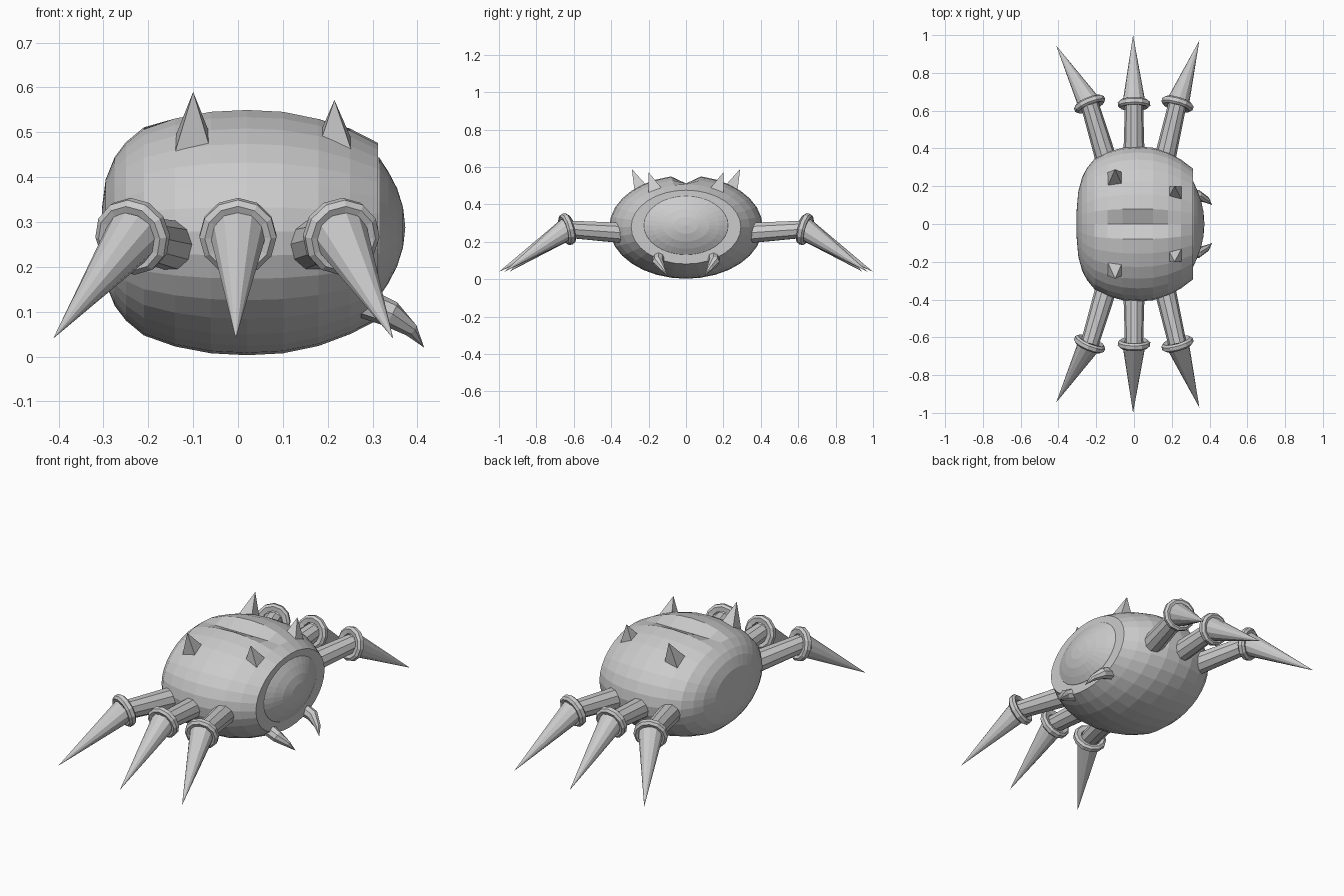
import bpy, bmesh, math
from mathutils import Vector

cube = bpy.data.objects.get("Cube")
if cube:
    bpy.data.objects.remove(cube)

grey = bpy.data.materials.new("stone_grey")
grey.use_nodes = True
grey.diffuse_color = (0.6, 0.6, 0.6, 1)
grey.node_tree.nodes["Principled BSDF"].inputs["Base Color"].default_value = (0.6, 0.6, 0.6, 1)


def loft(name, rings, closed=False):
    """Skin a list of point rings, capping the ends unless closed on itself."""
    bm = bmesh.new()
    loops = [[bm.verts.new(p) for p in ring] for ring in rings]
    pairs = list(zip(loops, loops[1:]))
    if closed:
        pairs.append((loops[-1], loops[0]))
    else:
        bm.faces.new(loops[0])
        bm.faces.new(loops[-1])
    for a, b in pairs:
        for i in range(len(a)):
            j = (i + 1) % len(a)
            bm.faces.new((a[i], a[j], b[j], b[i]))
    bmesh.ops.remove_doubles(bm, verts=bm.verts, dist=1e-5)
    bmesh.ops.recalc_face_normals(bm, faces=bm.faces)
    mesh = bpy.data.meshes.new(name)
    bm.to_mesh(mesh)
    bm.free()
    mesh.materials.append(grey)
    obj = bpy.data.objects.new(name, mesh)
    bpy.context.collection.objects.link(obj)
    return obj


def circle(centre, axis, radius, sides, turn=0.0):
    axis = Vector(axis).normalized()
    u = axis.cross(Vector((0, 0, 1)))
    u = u.normalized() if u.length > 0.01 else Vector((1, 0, 0))
    v = axis.cross(u)
    angles = [math.tau * i / sides + turn for i in range(sides)]
    return [Vector(centre) + radius * (u * math.cos(a) + v * math.sin(a)) for a in angles]


def tube(name, points, radii, sides, turn=0.0):
    pts = [Vector(p) for p in points]
    rings = []
    for i, p in enumerate(pts):
        axis = pts[min(i + 1, len(pts) - 1)] - pts[max(i - 1, 0)]
        rings.append(circle(p, axis, radii[i], sides, turn))
    return loft(name, rings)


def oval(x, width, height, z, sides=32):
    return [Vector((x, width * math.cos(math.tau * i / sides),
                    z + height * math.sin(math.tau * i / sides))) for i in range(sides)]


# Rounded shell, cut flat at the face end, with a shallow groove along the top
shell = [(-.305, 0), (-.303, .2), (-.295, .42), (-.275, .6), (-.25, .72), (-.21, .84),
         (-.14, .93), (-.06, .985), (.02, 1), (.1, .985), (.18, .925), (.25, .83), (.312, .715)]
rings = [oval(x, .41 * r, .276 * r, .279) for x, r in shell]
for ring in rings:
    ring[8].z = min(ring[8].z, .512)
loft("body_shell", rings)

# Domed face set in the flat end
dome = [(.305, 1), (.315, .97), (.335, .78), (.355, .54), (.368, .28), (.373, 0)]
loft("face_dome", [oval(x, .23 * r, .16 * r, .288) for x, r in dome])

# Three legs a side: root x, knee x, tip x, tip reach
legs = {"rear": (-.15, -.235, -.412, .945),
        "middle": (0, 0, -.005, 1),
        "fore": (.17, .23, .346, .972)}
for side, s in (("left", 1), ("right", -1)):
    for place, (root_x, knee_x, tip_x, reach) in legs.items():
        root = Vector((root_x * .9, s * .3, .245))
        knee = Vector((knee_x, s * .635, .268))
        tip = Vector((tip_x, s * reach, .04))
        tag = f"{place}_{side}"
        tube("upper_leg_" + tag, (root, knee), (.058, .048), 10)
        tube("claw_" + tag, (knee, tip), (.062, 0), 12)
        axis = ((knee - root).normalized() + (tip - knee).normalized()).normalized()
        rim = [(-.014, .05), (-.02, .074), (-.01, .086), (.01, .086), (.02, .074), (.014, .05)]
        loft("knee_collar_" + tag,
             [circle(knee + axis * d, axis, r, 12) for d, r in rim], closed=True)

    # Four-sided spikes on the back
    tube("rear_spike_" + side, ((-.1, s * .235, .47), (-.1, s * .29, .59)), (.058, 0), 4, math.pi / 4)
    tube("fore_spike_" + side, ((.215, s * .165, .475), (.215, s * .2, .572)), (.052, 0), 4, math.pi / 4)

    # Curved fangs below the face
    tube("fang_" + side,
         ((.28, s * .145, .12), (.34, s * .15, .095), (.385, s * .128, .06), (.415, s * .1, .02)),
         (.034, .03, .017, 0), 8)
